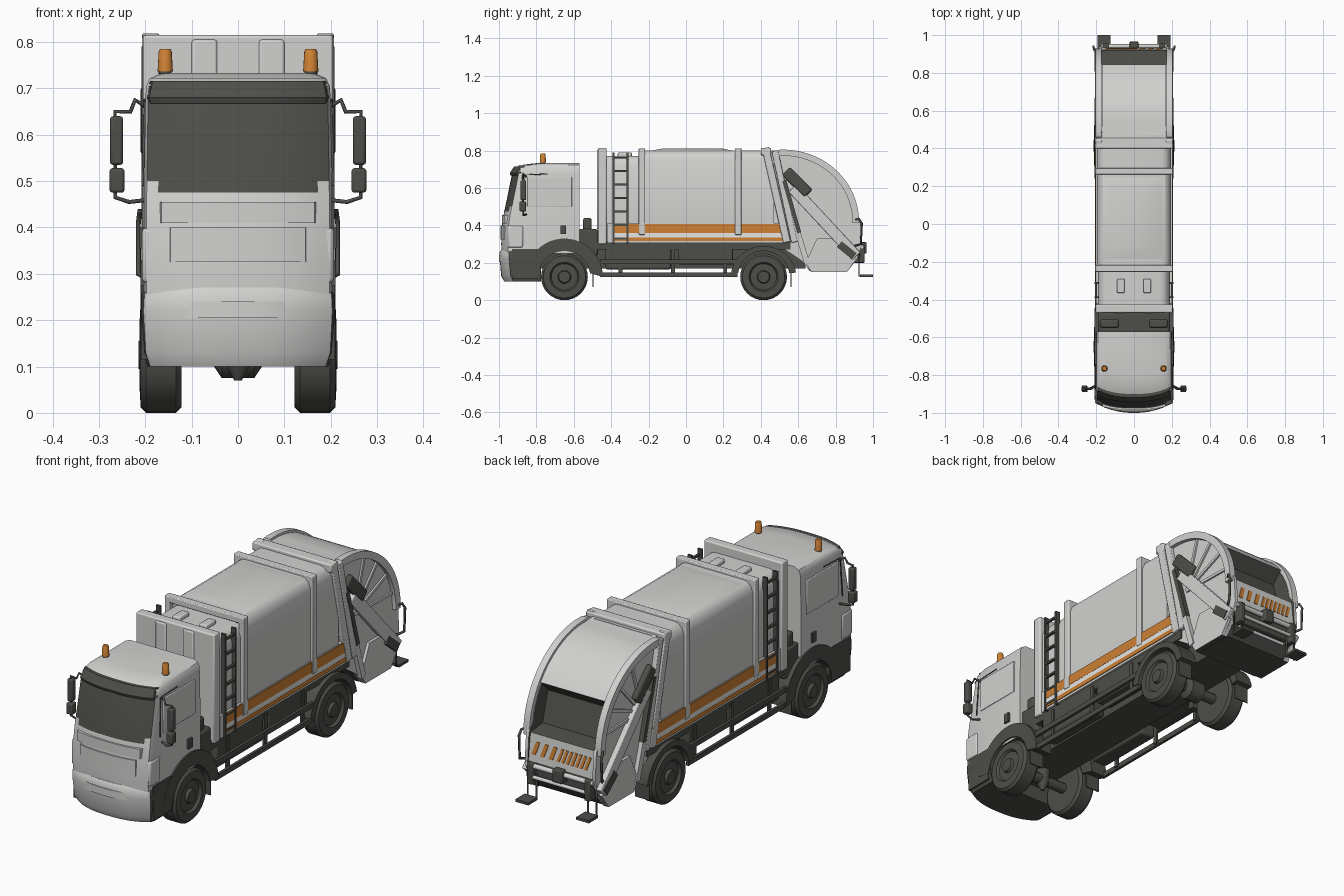
import bpy, bmesh, math
from mathutils import Vector

if "Cube" in bpy.data.objects:
    bpy.data.objects.remove(bpy.data.objects["Cube"])

def material(name, rgb):
    m = bpy.data.materials.new(name)
    m.diffuse_color = (*rgb, 1)
    m.use_nodes = True
    m.node_tree.nodes["Principled BSDF"].inputs["Base Color"].default_value = m.diffuse_color
    return m

MATS = [material("white_paint", (0.64, 0.64, 0.63)), material("dark_grey", (0.075, 0.077, 0.068)),
        material("orange", (0.62, 0.22, 0.035)), material("bright_white", (0.8, 0.8, 0.79))]
W, D, O, B = 0, 1, 2, 3

def finish(name, bm, mat, rule=None, mirror=False, bevel=0):
    bmesh.ops.recalc_face_normals(bm, faces=bm.faces)
    for f in bm.faces:
        f.material_index = mat
        if rule:
            r = rule(f.calc_center_median(), f.normal)
            f.material_index = mat if r is None else r
    me = bpy.data.meshes.new(name)
    bm.to_mesh(me)
    bm.free()
    for m in MATS:
        me.materials.append(m)
    ob = bpy.data.objects.new(name, me)
    bpy.context.collection.objects.link(ob)
    if bevel:
        b = ob.modifiers.new("bevel", "BEVEL")
        b.width, b.segments, b.limit_method = bevel, 2, "ANGLE"
    if mirror:
        ob.modifiers.new("mirror", "MIRROR")
    return ob

def loft(name, rings, mat, **kw):
    bm = bmesh.new()
    vs = [[bm.verts.new(p) for p in r] for r in rings]
    n = len(vs[0])
    for a, b in zip(vs, vs[1:]):
        for i in range(n):
            bm.faces.new((a[i], a[(i + 1) % n], b[(i + 1) % n], b[i]))
    bm.faces.new(vs[0][::-1])
    bm.faces.new(vs[-1])
    return finish(name, bm, mat, **kw)

def prism(name, pts, a, b, mat, axis="x", **kw):
    # axis x: points are (y, z); axis y: points are (x, z)
    put = (lambda p, t: (t, *p)) if axis == "x" else (lambda p, t: (p[0], t, p[1]))
    return loft(name, [[put(p, t) for p in pts] for t in (a, b)], mat, **kw)

def box(name, x, y, z, mat, **kw):
    return prism(name, [(y[0], z[0]), (y[1], z[0]), (y[1], z[1]), (y[0], z[1])], x[0], x[1], mat, **kw)

def bar(name, p, q, w, x0, x1, mat, **kw):
    # flat beam between two (y, z) points
    p, q = Vector(p), Vector(q)
    d = (q - p).normalized() * w / 2
    s = Vector((-d.y, d.x))
    return prism(name, [tuple(v) for v in (p + s, p - s, q - s, q + s)], x0, x1, mat, **kw)

def lathe(name, centre, prof, mat, axis="x", n=32, **kw):
    # profile of (offset along axis, radius)
    cx, cy, cz = centre
    rings = []
    for t, r in prof:
        cs = [(r * math.cos(2 * math.pi * i / n), r * math.sin(2 * math.pi * i / n)) for i in range(n)]
        rings.append([(cx + t, cy + u, cz + v) if axis == "x" else (cx + u, cy + v, cz + t) for u, v in cs])
    return loft(name, rings, mat, **kw)

def tube(name, pts, r, mat, mirror=True):
    cu = bpy.data.curves.new(name, "CURVE")
    cu.dimensions, cu.bevel_depth, cu.bevel_resolution, cu.use_fill_caps = "3D", r, 1, True
    sp = cu.splines.new("POLY")
    sp.points.add(len(pts) - 1)
    for p, c in zip(sp.points, pts):
        p.co = (*c, 1)
    cu.materials.append(MATS[mat])
    ob = bpy.data.objects.new(name, cu)
    bpy.context.collection.objects.link(ob)
    if mirror:
        ob.modifiers.new("mirror", "MIRROR")

def outline(z, w, yf, yb, n=16, k=0.035):
    # plan outline with a bowed front
    pts = []
    for i in range(n + 1):
        u = -1 + 2 * i / n
        pts.append((0.97 * w * u, yf + k * abs(u) ** 2.6, z))
    return pts + [(w, yf + k + 0.02, z), (w, yb, z), (-w, yb, z), (-w, yf + k + 0.02, z)]

# ---- cab ----
def glass(c, n):
    if n.y < -0.5 and (0.50 < c.z < 0.69 or (0.475 < c.z < 0.50 and abs(c.x) < 0.175)):
        return D
    return D if n.z < -0.9 else None
levels = [(0.25, .203, -.985), (0.30, .203, -.988), (0.40, .203, -.984), (0.475, .203, -.972), (0.50, .2025, -.966),
          (0.675, .2, -.930), (0.705, .198, -.918), (0.722, .19, -.89), (0.733, .165, -.80)]
loft("cab", [outline(z, w, y, -.57) for z, w, y in levels], W, rule=glass)
loft("sun_visor", [outline(z, w, y, -.875) for z, w, y in ((.668, .194, -.938), (.68, .197, -.942), (.716, .19, -.918))], D)
loft("bumper", [outline(z, w, y, -.775, k=.05) for z, w, y in
                ((.10, .195, -.972), (.13, .205, -.988), (.22, .21, -.996), (.255, .208, -.997), (.27, .203, -.988))], W,
     rule=lambda c, n: D if (abs(n.x) > .8 or n.z < -.8 or n.y > .5) and c.y > -.94 else None)
for nm, hw, z0, z1, y in (("grille_panel", .15, .325, .40, -.991), ("grille_upper", .17, .41, .455, -.984),
                          ("bumper_slot", .12, .205, .24, -1.0)):
    loft(nm, [outline(z, hw, y, -.9, k=.017) for z in (z0, z1)], W)
box("corner_deflector", (.168, .207), (-.952, -.87), (.28, .40), W, mirror=True, bevel=.01)
box("lower_cab_side", (.15, .209), (-.93, -.79), (.115, .275), D, mirror=True)
box("side_window", (.195, .206), (-.85, -.61), (.50, .66), W, mirror=True, bevel=.003)
tube("window_seal", [(.206, -.875, .49), (.201, -.865, .67), (.201, -.74, .675)], .003, D)
box("door_handle", (.2, .213), (-.672, -.642), (.355, .40), D, mirror=True)
lathe("beacon_base", (.157, -.765, .715), [(0, .014), (.024, .014)], D, "z", 16, mirror=True)
lathe("beacon", (.157, -.765, .737), [(0, .0165), (.043, .014), (.048, .011)], O, "z", 16, mirror=True)
box("mirror", (.248, .276), (-.885, -.855), (.535, .64), D, mirror=True, bevel=.006)
box("wide_mirror", (.245, .277), (-.89, -.855), (.475, .528), D, mirror=True, bevel=.006)
tube("mirror_arm", [(.19, -.85, .655), (.222, -.87, .675), (.232, -.875, .65), (.265, -.87, .65), (.265, -.87, .465),
                    (.235, -.87, .455), (.19, -.85, .46)], .005, D)

# ---- wheels, axles, fenders ----
def arc(c, ry, rz, a0, a1, n):
    return [(c[0] + ry * math.cos(math.radians(a0 + (a1 - a0) * i / n)),
             c[1] + rz * math.sin(math.radians(a0 + (a1 - a0) * i / n))) for i in range(n + 1)]
for nm, y, wide in (("front", -.65, .122), ("rear", .415, .122)):
    lathe(nm + "_wheel", (0, y, .125), [(wide, .07), (wide, .113), (wide + .012, .125), (.198, .125), (.21, .113),
          (.212, .078), (.2, .07), (.202, .035), (.215, .03), (.215, .012)], D, mirror=True)
    lathe(nm + "_axle", (0, y, .125), [(-.13, .025), (.13, .025)], D, n=12)
    ring = arc((y, .125), .175 if y > 0 else .205, .165 if y > 0 else .205, 0 if y < 0 else 8, 172, 20)
    ring += arc((y, .125), .138, .138, 172, 8, 20)
    prism(nm + "_fender", ring, .12, .21, D, mirror=True)
lathe("differential", (0, .415, .125), [(-.055, .02), (-.035, .05), (.035, .05), (.055, .02)], D, n=16)
lathe("front_sump", (0, -.65, .07), [(0, .008), (.04, .03), (.15, .04)], D, "z", 12)
box("front_mudflap", (.13, .205), (-.50, -.494), (.07, .2), D, mirror=True)
box("rear_mudflap", (.13, .205), (.56, .565), (.07, .2), D, mirror=True)

# ---- chassis and gear below the body ----
box("chassis_frame", (-.1, .1), (-.94, .64), (.17, .29), D)
box("body_floor", (-.19, .19), (-.5, .56), (.27, .315), D)
box("engine_tunnel", (-.19, .19), (-.575, -.47), (.24, .38), D, bevel=.01)
box("air_stack", (.08, .18), (-.55, -.505), (.37, .44), D, mirror=True, bevel=.01)
box("fuel_tank", (.11, .19), (-.43, -.08), (.165, .28), D, mirror=True, bevel=.01)
box("tool_box", (.11, .19), (-.04, .25), (.19, .28), D, mirror=True, bevel=.006)
for z in (.135, .205):
    box("side_guard_rail", (.193, .206), (-.46, .275), (z - .012, z + .012), D, mirror=True)
for y in (-.36, -.08, .2):
    box("guard_post", (.185, .195), (y, y + .02), (.13, .29), D, mirror=True)

# ---- refuse body ----
def section(w, top):
    half = [(w - .006, .31), (w, .42), (w, top - .05), (w - .012, top - .02), (w - .03, top - .004), (w - .05, top)]
    return half + [(-x, z) for x, z in half[::-1]]
prism("front_compartment", section(.19, .772), -.43, -.22, W, "y")
prism("main_body", section(.197, .80), -.23, .47, W, "y")
loft("roof_bulge", [[(-w, a, z), (w, a, z), (w, b, z), (-w, b, z)] for w, a, b, z in
                    ((.165, -.2, .26, .797), (.14, -.12, .19, .812))], W)
box("bulkhead", (-.205, .205), (-.47, -.425), (.30, .815), W, bevel=.006)
box("bulkhead_rib", (.045, .10), (-.477, -.465), (.38, .805), W, bevel=.006, mirror=True)
box("roof_hatch", (.05, .09), (-.365, -.29), (.765, .79), W, mirror=True, bevel=.006)
for nm, a, b in (("front", -.253, -.218), ("rear", .262, .297)):
    box(nm + "_body_post", (.18, .207), (a, b), (.35, .812), W, mirror=True, bevel=.004)
    box(nm + "_roof_beam", (-.207, .207), (a, b), (.782, .812), W, bevel=.004)
box("stripe_ledge", (.17, .2), (-.42, .53), (.305, .412), W, mirror=True)
box("wide_stripe", (.19, .204), (-.39, .54), (.36, .408), O, mirror=True)
box("white_stripe", (.19, .203), (-.39, .545), (.336, .36), B, mirror=True)
box("thin_stripe", (.19, .204), (-.39, .55), (.316, .336), O, mirror=True)
for y in (-.388, -.312):
    box("ladder_rail", (.185, .208), (y - .005, y + .005), (.30, .79), D, mirror=True)
for i in range(7):
    z = .33 + i * .072
    box("ladder_rung", (.196, .207), (-.388, -.312), (z - .005, z + .005), D, mirror=True)

# ---- tailgate ----
C = (.52, .42)
core = [(.45, .31), (.45, .80)] + arc(C, .395, .375, 92, 35, 12)
core += [(.79, .58), (.83, .44), (.92, .43), (.935, .30), (.90, .285), (.90, .20), (.86, .155), (.66, .155), (.60, .25)]
def hollow(c, n):
    if abs(n.x) < .5 and .435 < c.z < .636 and c.y > .78 and c.y < .89:
        return D
    return D if n.z < -.5 and abs(n.x) < .5 else None
prism("tailgate_shell", core, -.17, .17, W, rule=hollow)
side = [(.47, .31), (.47, .80)] + arc(C, .385, .365, 90, 8, 18)
side += [(.932, .43), (.941, .30), (.915, .22), (.86, .15), (.67, .15), (.62, .21)]
prism("tailgate_side", side, .169, .184, W, mirror=True, rule=lambda c, n: D if n.z < -.8 or n.x < -.8 else None)
prism("tailgate_rim", arc(C, .405, .385, 95, -1, 24) + arc(C, .37, .352, -1, 95, 24), .171, .203, W, mirror=True)
for a in (12, 30, 48, 66):
    t = math.radians(a)
    bar("side_rib", (.60, .5), (C[0] + .38 * math.cos(t), C[1] + .36 * math.sin(t)), .014, .18, .192, W, mirror=True)
bar("hinge_post", (.425, .815), (.54, .31), .04, .17, .207, W, mirror=True, bevel=.004)
bar("tailgate_post", (.475, .80), (.58, .31), .035, .17, .205, W, mirror=True, bevel=.004)
box("hinge_beam", (-.207, .207), (.40, .455), (.775, .815), W, bevel=.006)
bar("lift_beam", (.515, .63), (.65, .19), .03, .18, .204, W, mirror=True)
bar("press_arm", (.57, .60), (.91, .235), .06, .18, .207, W, mirror=True, bevel=.004)
bar("arm_cylinder", (.535, .69), (.655, .57), .06, .182, .21, D, mirror=True, bevel=.01)
bar("cylinder_rod", (.525, .64), (.605, .36), .022, .182, .207, D, mirror=True)
bar("lower_cylinder", (.82, .30), (.90, .235), .04, .185, .21, D, mirror=True)
prism("hopper_cheek", [(.64, .20), (.67, .15), (.86, .15), (.91, .22), (.80, .33), (.70, .33)], .18, .198, W, mirror=True,
      rule=lambda c, n: D if n.z < -.8 else None)

# ---- rear panel, lifting gear and steps ----
for x in [.135, .09, .045] + [.01 - .024 * i for i in range(7)]:
    w = .02 if x > .02 else .014
    rings = [[(x + s, y + t, z) for s, y, z in ((0, .9320, .335), (w, .9320, .335), (w - .02, .924, .395), (-.02, .924, .395))]
             for t in (-.004, .003)]
    loft("warning_slash", rings, O)
box("lift_frame", (-.15, .15), (.89, .925), (.215, .285), D, bevel=.006)
tube("lift_shaft", [(-.175, .94, .285), (.175, .94, .285)], .012, W, False)
tube("comb_bar", [(-.16, .945, .235), (.16, .945, .235)], .009, W, False)
box("lift_motor", (-.025, .025), (.92, .965), (.25, .31), D, bevel=.005)
box("lift_bracket", (.135, .165), (.90, .955), (.20, .30), D, mirror=True, bevel=.005)
for x in (.135, .18):
    tube("step_hanger", [(x, .91, .27), (x, .925, .25), (x, .925, .13), (x, .99, .13)], .005, D)
box("foot_step", (.125, .192), (.93, 1.0), (.125, .137), D, mirror=True)
tube("grab_handle", [(.195, .90, .29), (.215, .935, .30), (.215, .94, .41), (.212, .925, .435), (.195, .90, .43)], .006, D)

# ---- smooth shading with sharp edges kept ----
bpy.ops.object.select_all(action="DESELECT")
for ob in bpy.context.scene.objects:
    if ob.type == "MESH":
        ob.select_set(True)
        bpy.context.view_layer.objects.active = ob
bpy.ops.object.shade_smooth_by_angle(angle=math.radians(35))
